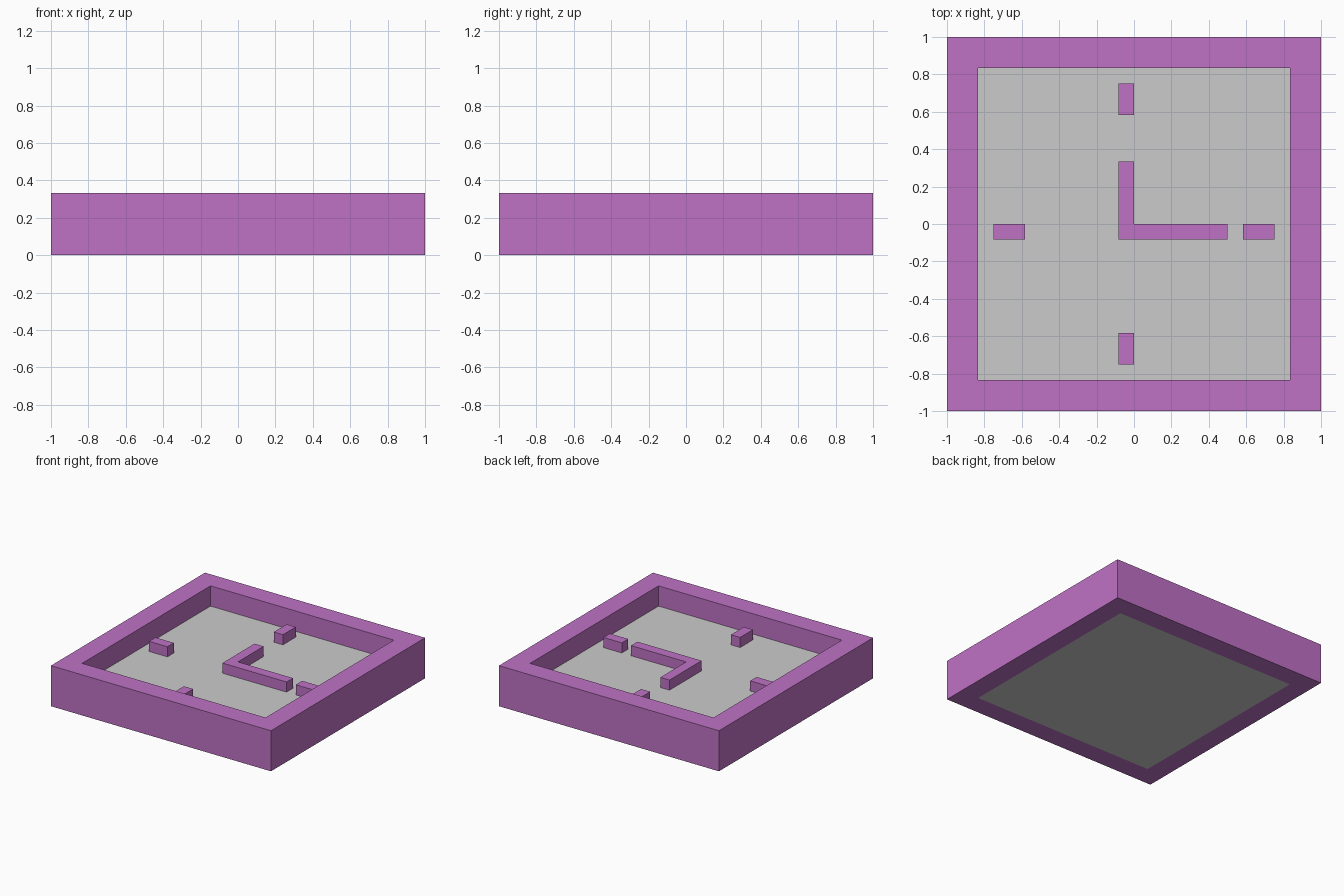
import bpy
import bmesh

if "Cube" in bpy.data.objects:
    bpy.data.objects.remove(bpy.data.objects["Cube"])

U = 1 / 12  # base module: every dimension is a multiple of this

purple = bpy.data.materials.new("purple")
purple.diffuse_color = (0.52, 0.168, 0.56, 1)
purple.use_nodes = True
purple.node_tree.nodes["Principled BSDF"].inputs["Base Color"].default_value = purple.diffuse_color


def finish(name, bm, mat):
    bmesh.ops.recalc_face_normals(bm, faces=bm.faces)
    mesh = bpy.data.meshes.new(name)
    bm.to_mesh(mesh)
    bm.free()
    if mat:
        mesh.materials.append(mat)
    obj = bpy.data.objects.new(name, mesh)
    bpy.context.collection.objects.link(obj)
    return obj


def prism(name, outline, z0, z1, mat=purple):
    """Extrude a flat outline, given in modules, from z0 to z1."""
    bm = bmesh.new()
    face = bm.faces.new([bm.verts.new((x * U, y * U, z0 * U)) for x, y in outline])
    ext = bmesh.ops.extrude_face_region(bm, geom=[face])
    top = [v for v in ext["geom"] if isinstance(v, bmesh.types.BMVert)]
    bmesh.ops.translate(bm, verts=top, vec=(0, 0, (z1 - z0) * U))
    return finish(name, bm, mat)


def rect(x0, x1, y0, y1):
    return [(x0, y0), (x1, y0), (x1, y1), (x0, y1)]


# Square frame: a rectangular section swept around four mitred corners
bm = bmesh.new()
section = [(12, 0), (12, 4), (10, 4), (10, 0)]
corners = [(-1, -1), (1, -1), (1, 1), (-1, 1)]
rings = [[bm.verts.new((sx * r * U, sy * r * U, z * U)) for r, z in section]
         for sx, sy in corners]
for i in range(4):
    a, b = rings[i], rings[(i + 1) % 4]
    for j in range(4):
        k = (j + 1) % 4
        bm.faces.new((a[j], b[j], b[k], a[k]))
finish("frame", bm, purple)

# Grey dial filling the lower half of the frame
prism("dial", rect(-10, 10, -10, 10), 0, 2, None)

# Hour and minute hands joined in one L
prism("hands", [(-1, -1), (6, -1), (6, 0), (0, 0), (0, 4), (-1, 4)], 2, 3)

# Quarter-hour markers
for name, box in {
    "marker_top": (-1, 0, 7, 9),
    "marker_bottom": (-1, 0, -9, -7),
    "marker_right": (7, 9, -1, 0),
    "marker_left": (-9, -7, -1, 0),
}.items():
    prism(name, rect(*box), 2, 3)
